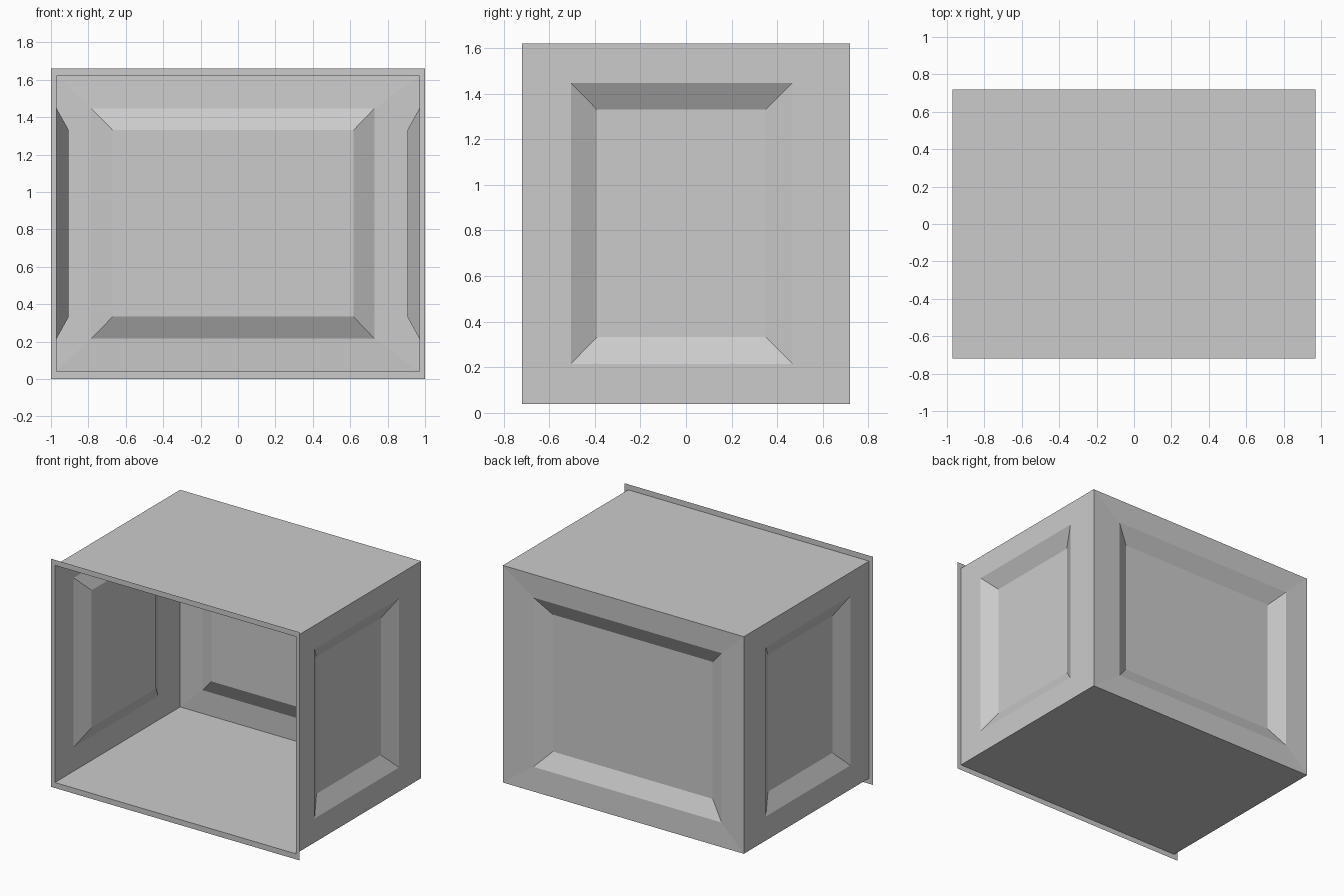
import bpy
import bmesh

cube = bpy.data.objects.get("Cube")
if cube:
    bpy.data.objects.remove(cube, do_unlink=True)

grey = bpy.data.materials.new("plain grey")
grey.use_nodes = True
colour = (0.6, 0.6, 0.6, 1)
grey.diffuse_color = colour
grey.node_tree.nodes["Principled BSDF"].inputs["Base Color"].default_value = colour

# Overall sizes of the box
X, Y = 0.97, 0.72
LOW, HIGH = 0.04, 1.62
RIM = 0.035


def sheet(name, loops, place, cap=True):
    """Join nested rectangles (u0, u1, z0, z1, depth) into one thin sheet."""
    bm = bmesh.new()
    rings = []
    for u0, u1, z0, z1, depth in loops:
        corners = ((u0, z0), (u1, z0), (u1, z1), (u0, z1))
        rings.append([bm.verts.new(place(u, z, depth)) for u, z in corners])
    for outer, inner in zip(rings, rings[1:]):
        for i in range(4):
            j = (i + 1) % 4
            bm.faces.new((outer[i], outer[j], inner[j], inner[i]))
    if cap:
        bm.faces.new(rings[-1])
    mesh = bpy.data.meshes.new(name)
    bm.to_mesh(mesh)
    bm.free()
    mesh.materials.append(grey)
    obj = bpy.data.objects.new(name, mesh)
    bpy.context.collection.objects.link(obj)
    return obj


# Side walls with a sunken panel; the left one is wound to face +x
side_loops = [(-Y, Y, LOW, HIGH, 0),
              (-0.505, 0.467, 0.215, 1.447, 0),
              (-0.39, 0.35, 0.333, 1.33, 0.065)]
sheet("left_wall", side_loops, lambda u, z, d: (X - d, u, z))
sheet("right_wall", [(-b, -a, *rest) for a, b, *rest in side_loops],
      lambda u, z, d: (d - X, -u, z))

# Back wall: its border leans in slightly before the sunken panel
sheet("back_wall", [(-X, X, LOW, HIGH, 0),
                    (-0.73, 0.785, 0.215, 1.447, 0.008),
                    (-0.617, 0.67, 0.333, 1.33, 0.07)],
      lambda u, z, d: (-u, Y - d, z))

# Flat top and floor
sheet("top_panel", [(-X, X, -Y, Y, 0)], lambda u, v, d: (u, v, HIGH))
sheet("floor_panel", [(-X, X, -Y, Y, 0)], lambda u, v, d: (u, -v, LOW))

# Flat flange around the open front
sheet("front_flange", [(-1, 1, LOW - RIM - 0.005, HIGH + RIM + 0.005, 0),
                       (-X, X, LOW, HIGH, 0)],
      lambda u, z, d: (u, -Y, z), cap=False)
